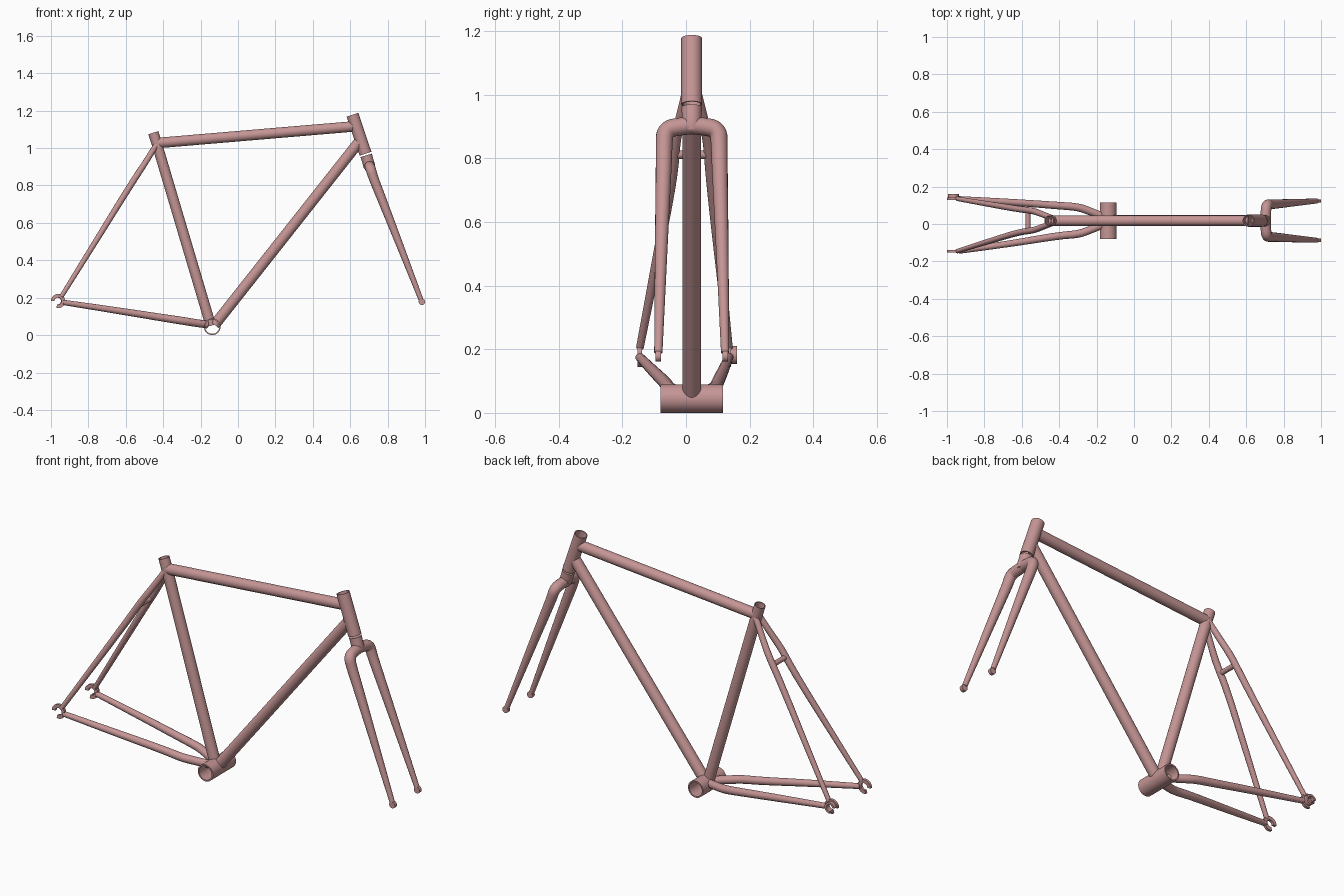
import bpy, bmesh, math
from mathutils import Vector

cube = bpy.data.objects.get("Cube")
if cube:
    bpy.data.objects.remove(cube, do_unlink=True)

MID = 0.018   # y of the frame's centre plane

paint = bpy.data.materials.new("dusty pink paint")
paint.use_nodes = True
PINK = (0.56, 0.30, 0.30, 1)
paint.diffuse_color = PINK
paint.node_tree.nodes["Principled BSDF"].inputs["Base Color"].default_value = PINK


def finish(name, mesh):
    mesh.materials.clear()
    mesh.materials.append(paint)
    ob = bpy.data.objects.new(name, mesh)
    bpy.context.collection.objects.link(ob)
    bpy.ops.object.select_all(action='DESELECT')
    ob.select_set(True)
    bpy.context.view_layer.objects.active = ob
    bpy.ops.object.shade_smooth_by_angle(angle=math.radians(40))
    return ob


def lathe(name, a, b, rings, sides=32, closed=False):
    """Round part along a-b; rings are (fraction, radius), closed joins last to first."""
    a, b = Vector(a), Vector(b)
    rot = (b - a).to_track_quat('Z', 'Y')
    bm = bmesh.new()
    loops = []
    for t, r in rings:
        loops.append([bm.verts.new(a.lerp(b, t) + rot @ Vector(
            (r * math.cos(math.tau * i / sides), r * math.sin(math.tau * i / sides), 0)))
            for i in range(sides)])
    pairs = list(zip(loops, loops[1:]))
    if closed:
        pairs.append((loops[-1], loops[0]))
    else:
        bm.faces.new(loops[0])
        bm.faces.new(loops[-1])
    for p, q in pairs:
        for i in range(sides):
            j = (i + 1) % sides
            bm.faces.new((p[i], p[j], q[j], q[i]))
    bmesh.ops.recalc_face_normals(bm, faces=bm.faces)
    mesh = bpy.data.meshes.new(name)
    bm.to_mesh(mesh)
    bm.free()
    return finish(name, mesh)


def rod(name, a, b, r):
    return lathe(name, a, b, [(0, r), (1, r)])


def pipe(name, a, b, r, wall=0.005):
    return lathe(name, a, b, [(0, r), (1, r), (1, r - wall), (0, r - wall)], closed=True)


def bent_tube(name, points):
    """Tapered tube along (x, y, z, radius) control points."""
    cu = bpy.data.curves.new(name + "_path", 'CURVE')
    cu.dimensions = '3D'
    cu.bevel_depth = 1
    cu.bevel_resolution = 6
    cu.use_fill_caps = True
    cu.resolution_u = 8
    sp = cu.splines.new('NURBS')
    sp.points.add(len(points) - 1)
    for p, (x, y, z, r) in zip(sp.points, points):
        p.co = (x, y, z, 1)
        p.radius = r
    sp.order_u = 3
    sp.use_endpoint_u = True
    tmp = bpy.data.objects.new(name + "_path", cu)
    bpy.context.collection.objects.link(tmp)
    dg = bpy.context.evaluated_depsgraph_get()
    mesh = bpy.data.meshes.new_from_object(tmp.evaluated_get(dg))
    bpy.data.objects.remove(tmp, do_unlink=True)
    mesh.name = name
    return finish(name, mesh)


def hook_plate(name, x, y, z, outer, inner, thick, start, end, steps=20):
    """C-shaped plate in the xz plane."""
    bm = bmesh.new()
    prev = None
    for i in range(steps + 1):
        t = math.radians(start + (end - start) * i / steps)
        ring = [bm.verts.new((x + r * math.cos(t), y + s * thick / 2, z + r * math.sin(t)))
                for r, s in ((outer, -1), (outer, 1), (inner, 1), (inner, -1))]
        if prev:
            for k in range(4):
                m = (k + 1) % 4
                bm.faces.new((prev[k], prev[m], ring[m], ring[k]))
        else:
            bm.faces.new(ring)
        prev = ring
    bm.faces.new(prev)
    bmesh.ops.recalc_face_normals(bm, faces=bm.faces)
    mesh = bpy.data.meshes.new(name)
    bm.to_mesh(mesh)
    bm.free()
    return finish(name, mesh)


# Main triangle
pipe("bottom_bracket_shell", (-0.138, -0.08, 0.045), (-0.138, 0.116, 0.045), 0.045, 0.007)
rod("seat_tube", (-0.145, MID, 0.05), (-0.436, MID, 1.03), 0.028)
pipe("seat_tube_top", (-0.436, MID, 1.03), (-0.453, MID, 1.082), 0.028)
rod("top_tube", (-0.43, MID, 1.027), (0.612, MID, 1.115), 0.028)
rod("down_tube", (-0.125, MID, 0.055), (0.645, MID, 1.03), 0.029)
pipe("head_tube", (0.682, MID, 0.97), (0.612, MID, 1.178), 0.033)

# Fork neck under the head tube
lathe("fork_neck", (0.685, MID, 0.961), (0.708, MID, 0.885),
      [(0, 0.032), (0.35, 0.031), (0.75, 0.032), (1, 0.024)])

for side, s, end_y in (("left", 1, 0.135), ("right", -1, -0.145)):
    def off(d):
        return MID + s * d

    # Fork leg with its share of the crown, and the axle tab
    bent_tube(side + "_fork_leg", [
        (0.702, off(-0.01), 0.905, 0.028), (0.704, off(0.03), 0.902, 0.028),
        (0.708, off(0.085), 0.892, 0.028), (0.726, off(0.087), 0.835, 0.026),
        (0.75, off(0.088), 0.775, 0.025), (0.85, off(0.096), 0.52, 0.02),
        (0.978, off(0.105), 0.19, 0.013)])
    rod(side + "_fork_tip", (0.983, off(0.096), 0.178), (0.983, off(0.114), 0.178), 0.017)

    # Chainstay
    bent_tube(side + "_chainstay", [
        (-0.165, off(0.022), 0.056, 0.02), (-0.24, off(0.052), 0.067, 0.021),
        (-0.3, off(0.073), 0.077, 0.021), (-0.4, off(0.08), 0.092, 0.02),
        (-0.65, (off(0.08) + end_y) / 2, 0.132, 0.018), (-0.935, end_y, 0.175, 0.014)])

    # Seatstay
    bent_tube(side + "_seatstay", [
        (-0.432, off(0.012), 1.025, 0.015), (-0.49, off(0.034), 0.93, 0.016),
        (-0.54, off(0.053), 0.855, 0.017), (-0.61, off(0.06), 0.745, 0.017),
        (-0.78, (off(0.06) + end_y) / 2, 0.47, 0.015), (-0.945, end_y, 0.205, 0.012)])

    # Rear dropout hook
    hook_plate(side + "_dropout", -0.962, end_y, 0.182, 0.038, 0.019, 0.014, -105, 180)

# Brake bridge between the seatstays and the hanger boss on one dropout
rod("seatstay_bridge", (-0.567, MID - 0.055, 0.812), (-0.567, MID + 0.055, 0.812), 0.013)
hook_plate("hanger_boss", -0.965, 0.15, 0.182, 0.029, 0.018, 0.022, -95, 170)
